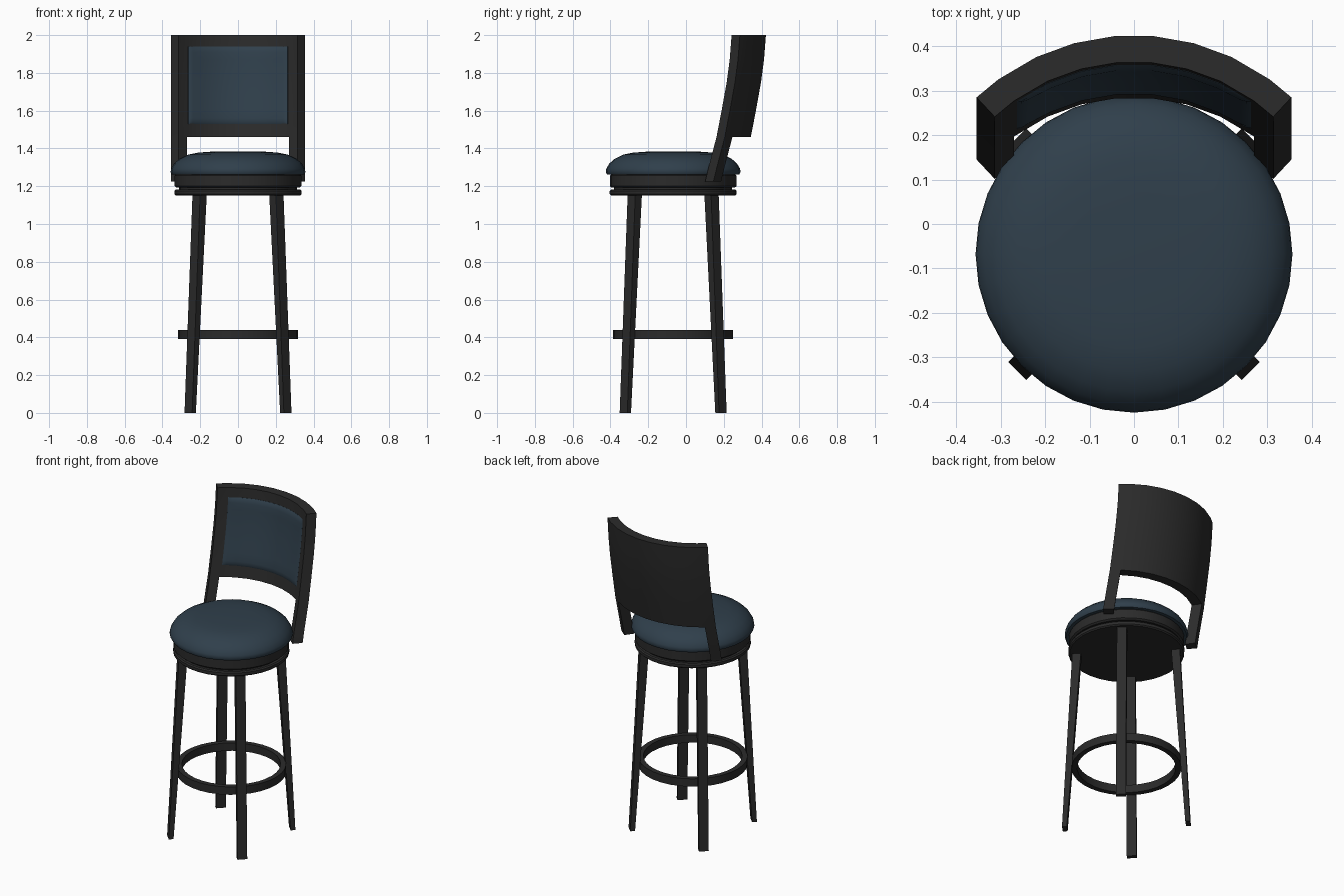
import bpy, bmesh
from math import sin, cos, pi, radians

if "Cube" in bpy.data.objects:
    bpy.data.objects.remove(bpy.data.objects["Cube"])


def material(name, rgb):
    m = bpy.data.materials.new(name)
    m.diffuse_color = (*rgb, 1)
    m.use_nodes = True
    m.node_tree.nodes["Principled BSDF"].inputs["Base Color"].default_value = m.diffuse_color
    return m


BLACK = material("black_wood", (0.024, 0.024, 0.024))
NAVY = material("navy_leather", (0.029, 0.050, 0.071))
CY = -0.068  # y of the seat and leg axis


def finish(name, bm, mat, angle=35):
    bmesh.ops.recalc_face_normals(bm, faces=bm.faces)
    me = bpy.data.meshes.new(name)
    bm.to_mesh(me)
    bm.free()
    me.materials.append(mat)
    ob = bpy.data.objects.new(name, me)
    bpy.context.collection.objects.link(ob)
    bpy.ops.object.select_all(action='DESELECT')
    ob.select_set(True)
    bpy.context.view_layer.objects.active = ob
    bpy.ops.object.shade_smooth_by_angle(angle=radians(angle))
    return ob


def lathe(name, profile, mat, steps=32, closed=False, angle=35):
    """Spin an (r, z) profile round the seat axis."""
    bm = bmesh.new()
    vs = [bm.verts.new((r, CY, z)) for r, z in profile]
    edges = [bm.edges.new(p) for p in zip(vs, vs[1:])]
    if closed:
        edges.append(bm.edges.new((vs[-1], vs[0])))
    bmesh.ops.spin(bm, geom=vs + edges, cent=(0, CY, 0), axis=(0, 0, 1),
                   angle=2 * pi, steps=steps, use_duplicate=False)
    bmesh.ops.remove_doubles(bm, verts=bm.verts, dist=1e-4)
    return finish(name, bm, mat, angle)


# Seat: cushion, rim, swivel core and swivel plate
lathe("seat_cushion", [(0, 1.385), (0.14, 1.383), (0.21, 1.378), (0.265, 1.367),
                       (0.31, 1.345), (0.338, 1.32), (0.354, 1.293), (0.357, 1.275),
                       (0.35, 1.262), (0, 1.262)], NAVY, angle=60)
lathe("seat_rim", [(0, 1.263), (0.328, 1.263), (0.335, 1.256), (0.335, 1.20),
                   (0.325, 1.192), (0, 1.192)], BLACK)
lathe("swivel_core", [(0, 1.20), (0.312, 1.20), (0.312, 1.175), (0, 1.175)], BLACK)
lathe("swivel_plate", [(0, 1.182), (0.329, 1.182), (0.336, 1.175), (0.336, 1.158),
                       (0.329, 1.151), (0, 1.151)], BLACK)

# Foot ring
lathe("foot_ring", [(0.286, 0.39), (0.318, 0.39), (0.318, 0.44), (0.286, 0.44)],
      BLACK, closed=True)


# Legs: tapered, splayed, set on the diagonals
def leg(name, ang):
    bm = bmesh.new()
    bmesh.ops.create_cube(bm, size=2)
    for v in bm.verts:
        top = v.co.z > 0
        r = (0.287 if top else 0.358) + v.co.x * (0.025 if top else 0.014)
        t = v.co.y * 0.0285
        v.co = (r * cos(ang) - t * sin(ang), CY + r * sin(ang) + t * cos(ang),
                1.16 if top else 0)
    finish(name, bm, BLACK)


for label, deg in (("back_right", 45), ("back_left", 135),
                   ("front_left", 225), ("front_right", 315)):
    leg(label + "_leg", radians(deg))

# Backrest: curved slab leaning back, defined by angle, radius and height
LEAN = [(1.225, -0.14), (1.3, -0.122), (1.46, -0.08), (1.6, -0.053),
        (1.75, -0.026), (1.87, -0.01), (2.0, 0.0)]


def lean(z):
    for (z0, s0), (z1, s1) in zip(LEAN, LEAN[1:]):
        if z <= z1:
            return s0 + (s1 - s0) * (z - z0) / (z1 - z0)
    return 0


def bend(a, r, z):
    a = radians(a)
    return (r * sin(a), -0.095 + r * cos(a) + lean(z), z)


def grid(bm, angs, zs, r, keep=lambda a, z: True):
    vs = [[bm.verts.new((a, r, z)) for a in angs] for z in zs]
    return [bm.faces.new((vs[j][i], vs[j][i + 1], vs[j + 1][i + 1], vs[j + 1][i]))
            for j in range(len(zs) - 1) for i in range(len(angs) - 1)
            if keep((angs[i] + angs[i + 1]) / 2, (zs[j] + zs[j + 1]) / 2)]


def thicken(bm, faces, dr):
    ext = bmesh.ops.extrude_face_region(bm, geom=faces, use_keep_orig=True)["geom"]
    new = [v for v in ext if isinstance(v, bmesh.types.BMVert)]
    for v in new:
        v.co.y += dr
    return new


bm = bmesh.new()
frame = grid(bm, [-43, -36, -25, -15, -5, 5, 15, 25, 36, 43], [z for z, _ in LEAN],
             0.46, lambda a, z: abs(a) > 36 or z > 1.46)
bmesh.ops.delete(bm, geom=[v for v in bm.verts if not v.link_faces], context='VERTS')
thicken(bm, frame, 0.06)
for v in bm.verts:
    v.co = bend(*v.co)
finish("back_frame", bm, BLACK)

# Back cushion: padded panel with rounded border
bm = bmesh.new()
E = 35.0
Z0, Z1 = 1.53, 1.94
angs = [-E, -34, -32, -25, -15, -5, 5, 15, 25, 32, 34, E]
zs = [Z0, 1.54, 1.56, 1.61, 1.68, 1.75, 1.81, 1.87, 1.91, 1.93, Z1]
pad = grid(bm, angs, zs, 0.465)
for v in thicken(bm, pad, -0.006):
    d = max(0, min((E - abs(v.co.x)) * 0.008, v.co.z - Z0, Z1 - v.co.z))
    v.co.y -= 0.010 * min(1, d / 0.03) ** 0.5
for v in bm.verts:
    v.co = bend(*v.co)
finish("back_cushion", bm, NAVY, 50)
